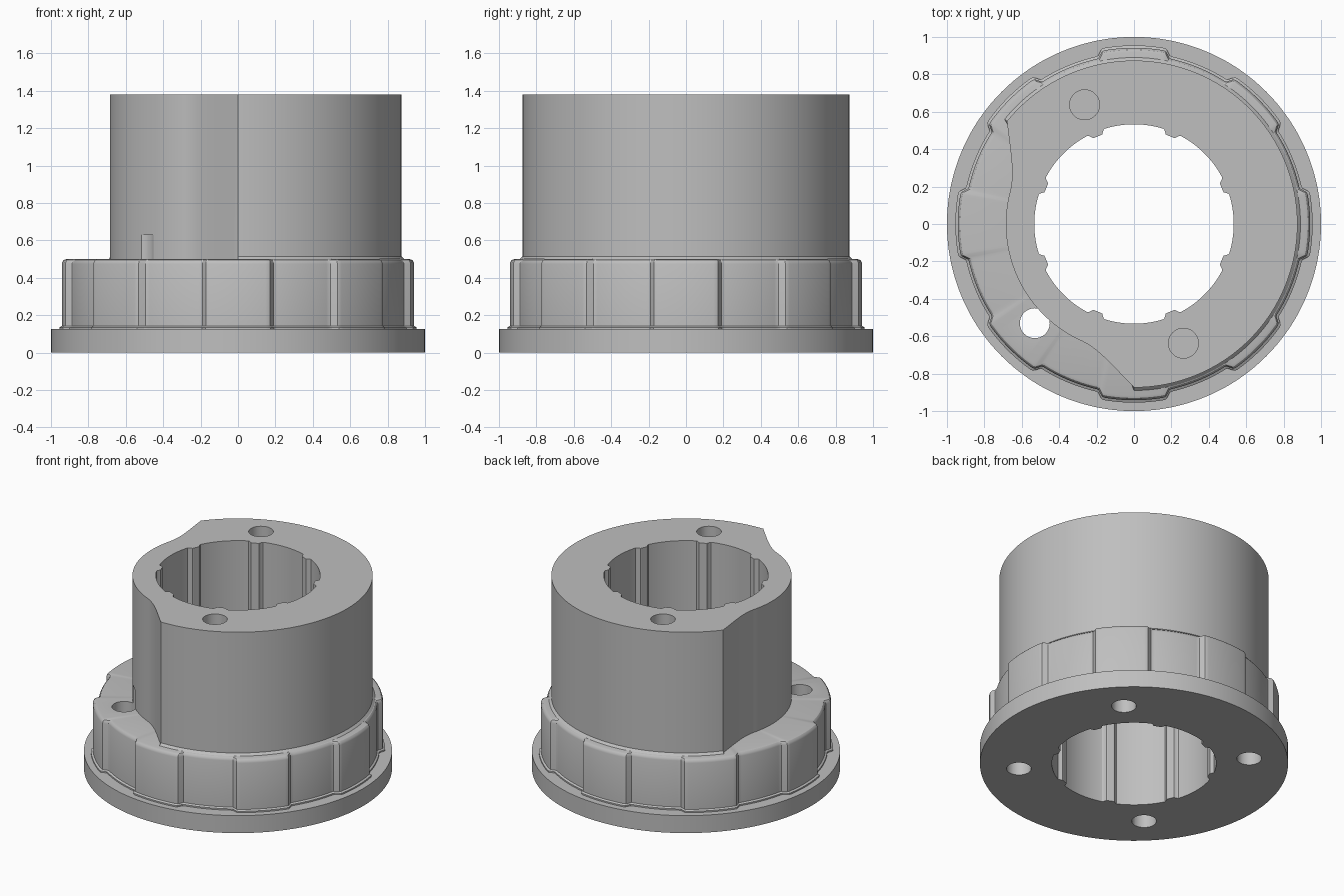
import bpy, bmesh, math
from mathutils import Vector

cube = bpy.data.objects.get("Cube")
if cube:
    bpy.data.objects.remove(cube)

STEPS = 480
ANGLES = [i * 360 / STEPS for i in range(STEPS)]
HOLE_RADIUS = 0.08

grey = bpy.data.materials.new("machined_grey")
grey.use_nodes = True
colour = (0.52, 0.52, 0.52, 1)
grey.diffuse_color = colour
grey.node_tree.nodes["Principled BSDF"].inputs["Base Color"].default_value = colour


def pulse(angle, centre, half_width, ramp):
    """1 near the centre of each 45 degree sector, easing to 0 outside."""
    d = abs((angle - centre + 22.5) % 45 - 22.5)
    t = min(1, max(0, (half_width - d) / ramp + 0.5))
    return t * t * (3 - 2 * t)


# Radius of each outline at an angle in degrees
def bore_radius(a):
    return 0.533 - 0.026 * pulse(a, 22.5, 3.9, 2.6)


def collar_radius(a):
    return 0.905 + 0.037 * pulse(a, 0, 11.25, 2.4)


def body_radius(a):
    d = abs(a - 205.5)
    if d >= 64.5:
        return 0.874
    return 0.685 + 0.189 * max(0, (d - 40) / 24.5) ** 2


def foot_offset(a):
    return 0.016 if abs(a - 205.5) >= 64.5 else 0


def hollow_part(name, levels):
    """Closed tube: outer rings from bottom to top, joined to the bore."""
    bm = bmesh.new()

    def ring(z, radius):
        verts = []
        for a in ANGLES:
            r, t = radius(a), math.radians(a)
            verts.append(bm.verts.new((r * math.cos(t), r * math.sin(t), z)))
        return verts

    rings = [ring(z, radius) for z, radius in levels]
    rings.append(ring(levels[-1][0], bore_radius))
    rings.append(ring(levels[0][0], bore_radius))
    for low, high in zip(rings, rings[1:] + rings[:1]):
        for i in range(STEPS):
            j = (i + 1) % STEPS
            bm.faces.new((low[i], low[j], high[j], high[i]))
    bmesh.ops.recalc_face_normals(bm, faces=bm.faces)
    mesh = bpy.data.meshes.new(name)
    bm.to_mesh(mesh)
    bm.free()
    mesh.materials.append(grey)
    obj = bpy.data.objects.new(name, mesh)
    bpy.context.collection.objects.link(obj)
    return obj


def drill(obj, radius, angle, bottom, top):
    """Cut one vertical round hole and remove the cutter."""
    t = math.radians(angle)
    centre = Vector((radius * math.cos(t), radius * math.sin(t), (bottom + top) / 2))
    bpy.ops.mesh.primitive_cylinder_add(vertices=48, radius=HOLE_RADIUS,
                                        depth=top - bottom, location=centre)
    cutter = bpy.context.object
    cutter.name = "hole_cutter"
    cutter.hide_render = True
    cutter.data.materials.append(grey)
    cut = obj.modifiers.new("hole", "BOOLEAN")
    cut.operation, cut.solver, cut.object = "DIFFERENCE", "EXACT", cutter
    bpy.context.view_layer.objects.active = obj
    bpy.ops.object.modifier_apply(modifier=cut.name)
    bpy.data.objects.remove(cutter)


def collar_level(z, offset):
    return z, lambda a: collar_radius(a) + offset


# Round base flange
flange = hollow_part("base_flange", [(0, lambda a: 1), (0.125, lambda a: 1)])

# Lobed grip collar with a small foot and a rounded top edge
collar = hollow_part("lobed_collar", [
    collar_level(z, offset) for z, offset in (
        (0.125, 0.013), (0.135, 0.013), (0.142, 0), (0.474, 0),
        (0.487, -0.004), (0.496, -0.012), (0.5, -0.025))])

# Tall body with a scooped side and a thin sloped foot
body = hollow_part("scooped_body", [
    (0.5, lambda a: body_radius(a) + foot_offset(a)),
    (0.515, body_radius), (1.38, body_radius)])

# Bolt holes rising from the underside
for part in (flange, collar, body):
    for angle in (45, 135, 225, 315):
        drill(part, 0.75, angle, -0.1, 0.63)

# Two blind holes in the top face
for angle in (112.5, 292.5):
    drill(body, 0.69, angle, 0.88, 1.5)

for part in (flange, collar, body):
    bpy.ops.object.select_all(action="DESELECT")
    part.select_set(True)
    bpy.context.view_layer.objects.active = part
    bpy.ops.object.shade_smooth_by_angle(angle=math.radians(30))
